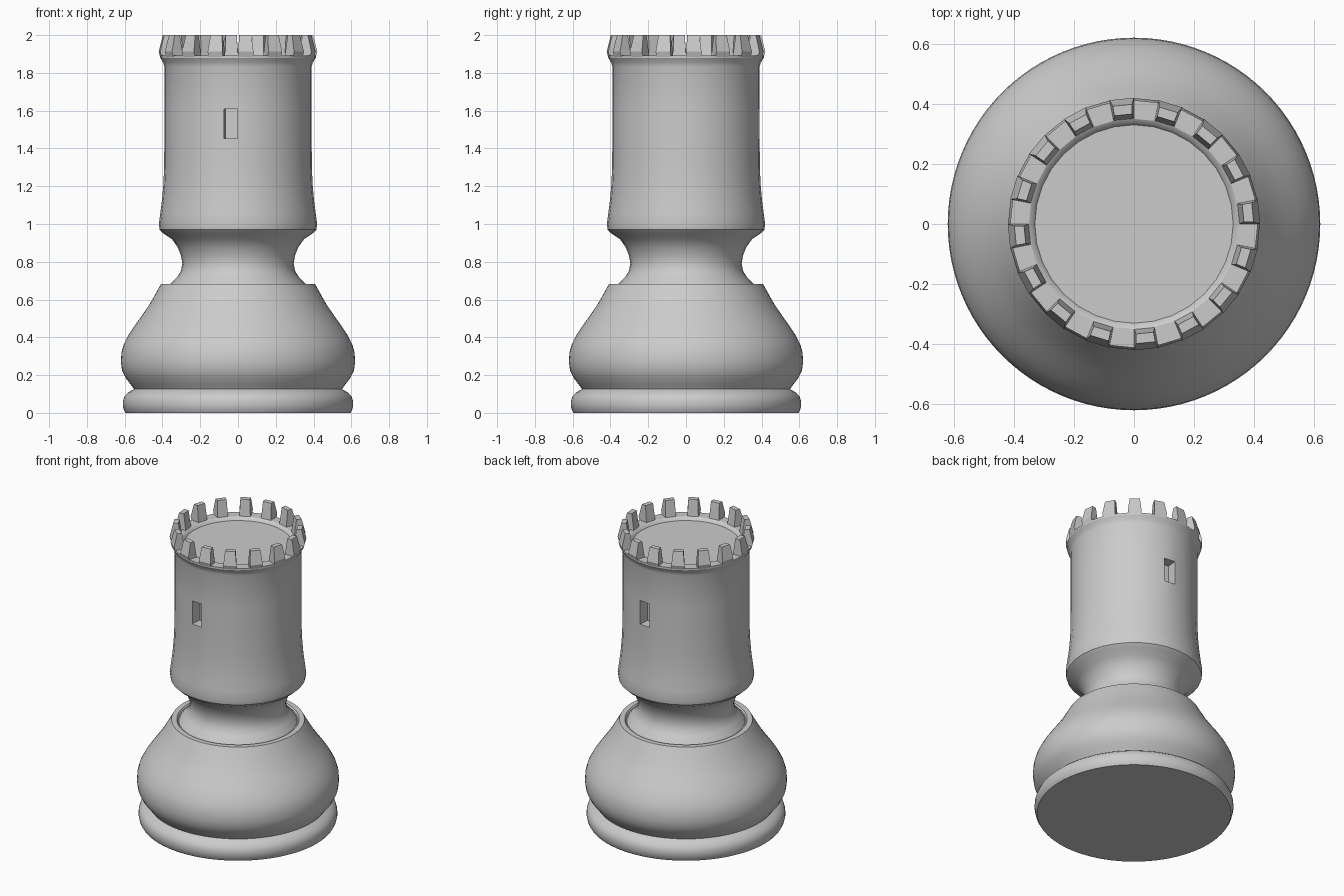
import bpy, bmesh, math

if "Cube" in bpy.data.objects:
    bpy.data.objects.remove(bpy.data.objects["Cube"])

SEG = 32                       # sides of the tower
STEP = 2 * math.pi / SEG

stone = bpy.data.materials.new("grey stone")
stone.diffuse_color = (0.6, 0.6, 0.6, 1)
stone.use_nodes = True
stone.node_tree.nodes["Principled BSDF"].inputs["Base Color"].default_value = stone.diffuse_color


def finish(name, bm, angle=30):
    bmesh.ops.recalc_face_normals(bm, faces=bm.faces)
    me = bpy.data.meshes.new(name)
    bm.to_mesh(me)
    bm.free()
    ob = bpy.data.objects.new(name, me)
    bpy.context.collection.objects.link(ob)
    me.materials.append(stone)
    bpy.ops.object.select_all(action='DESELECT')
    ob.select_set(True)
    bpy.context.view_layer.objects.active = ob
    bpy.ops.object.shade_smooth_by_angle(angle=math.radians(angle))
    return ob


def at(r, a, z):
    return (r * math.cos(a), r * math.sin(a), z)


def lathe(profile, n):
    """Spin (radius, height) points; end rings are capped with n-gons."""
    bm = bmesh.new()
    rings = [[bm.verts.new(at(r, 2 * math.pi * i / n, z)) for i in range(n)]
             for r, z in profile]
    for a, b in zip(rings, rings[1:]):
        for i in range(n):
            j = (i + 1) % n
            bm.faces.new((a[i], a[j], b[j], b[i]))
    bm.faces.new(rings[0][::-1])
    bm.faces.new(rings[-1])
    return bm


# Round foot and bulging base
base = [(0.595, 0), (0.604, 0.015), (0.61, 0.04), (0.609, 0.065), (0.60, 0.09),
        (0.578, 0.11), (0.55, 0.126), (0.568, 0.15), (0.595, 0.185),
        (0.614, 0.225), (0.62, 0.27), (0.617, 0.32), (0.604, 0.365),
        (0.578, 0.415), (0.545, 0.465), (0.505, 0.52), (0.468, 0.575),
        (0.44, 0.625), (0.42, 0.66), (0.408, 0.682), (0.375, 0.682),
        (0.368, 0.672)]
finish("base", lathe(base, 96), 32)

# Neck, tower shaft, flared parapet and sunken roof
tower = [(0.37, 0.66), (0.355, 0.687), (0.325, 0.715), (0.303, 0.75),
         (0.295, 0.79), (0.301, 0.83), (0.318, 0.875), (0.35, 0.92),
         (0.395, 0.95), (0.415, 0.97), (0.419, 1.0), (0.411, 1.06),
         (0.402, 1.13), (0.395, 1.21), (0.391, 1.3), (0.39, 1.45),
         (0.39, 1.61), (0.39, 1.835), (0.396, 1.855), (0.412, 1.88),
         (0.412, 1.892), (0.35, 1.892), (0.338, 1.885), (0.33, 1.872)]
bm = lathe(tower, SEG)

# Window slots: one shaft facet on the front and one on the back, pushed inward
slots = []
for f in bm.faces:
    c = f.calc_center_median()
    if len(f.verts) == 4 and 1.46 < c.z < 1.6 and abs(c.y) > 0.3 \
            and abs(c.x) < 0.06 and c.x * c.y > 0:
        slots.append(f)
for f in slots:
    d = f.calc_center_median()
    d.z = 0
    d.normalize()
    bmesh.ops.inset_individual(bm, faces=[f], thickness=0.003)
    new = bmesh.ops.extrude_discrete_faces(bm, faces=[f])["faces"][0]
    bmesh.ops.translate(bm, verts=new.verts, vec=d * -0.07)
finish("tower", bm)

# Battlements: a merlon on every second facet
bm = bmesh.new()
section = [(0.35, 1.885, 0), (0.412, 1.885, 0), (0.42, 1.912, 0),
           (0.398, 2.0, 0.09), (0.366, 2.0, 0.09)]
for k in range(0, SEG, 2):
    s0 = [bm.verts.new(at(r, (k + t) * STEP, z)) for r, z, t in section]
    s1 = [bm.verts.new(at(r, (k + 1 - t) * STEP, z)) for r, z, t in section]
    bm.faces.new(s0)
    bm.faces.new(s1[::-1])
    for i in range(len(section)):
        j = (i + 1) % len(section)
        bm.faces.new((s0[i], s1[i], s1[j], s0[j]))
finish("battlements", bm, 20)
